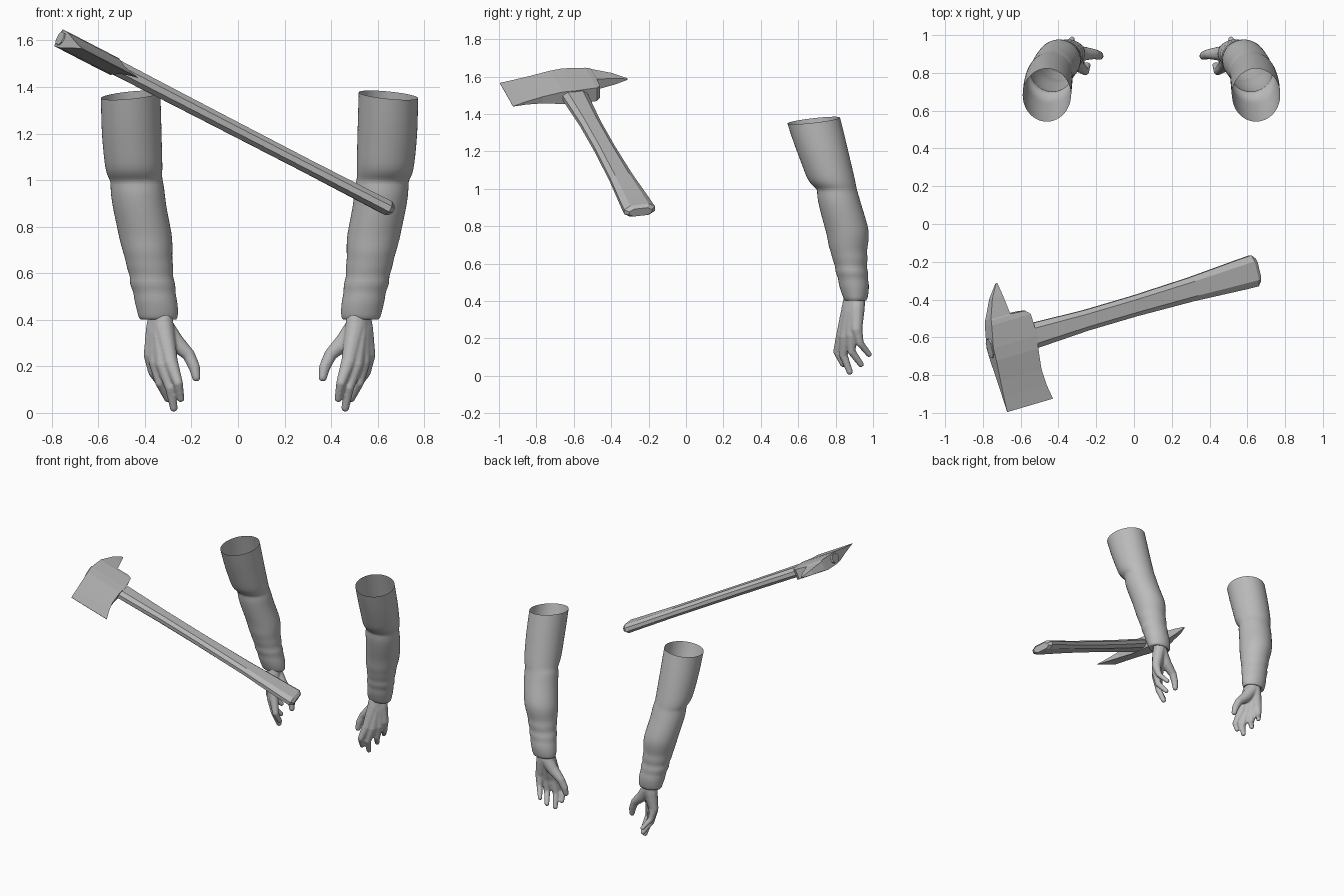
import bpy, bmesh, math
from mathutils import Vector, Matrix

grey = bpy.data.materials.new("plain_grey")
grey.diffuse_color = (0.5, 0.5, 0.5, 1)
MID_X = 0.0925  # mirror plane between the two arms


def make(name, bm, location=(0, 0, 0)):
    bmesh.ops.recalc_face_normals(bm, faces=bm.faces)
    me = bpy.data.meshes.new(name)
    bm.to_mesh(me)
    bm.free()
    me.materials.append(grey)
    ob = bpy.data.objects.new(name, me)
    ob.location = location
    bpy.context.collection.objects.link(ob)
    return ob


def smooth(ob, degrees):
    bpy.ops.object.select_all(action='DESELECT')
    ob.select_set(True)
    bpy.context.view_layer.objects.active = ob
    bpy.ops.object.shade_smooth_by_angle(angle=math.radians(degrees))


def loft(rings, cap=True):
    bm = bmesh.new()
    rows = [[bm.verts.new(p) for p in ring] for ring in rings]
    n = len(rows[0])
    for a, b in zip(rows, rows[1:]):
        for i in range(n):
            j = (i + 1) % n
            bm.faces.new((a[i], a[j], b[j], b[i]))
    if cap:
        bm.faces.new(rows[0])
        bm.faces.new(rows[-1])
    return bm


# Sleeves: open tube, rows are z, x range, y range
sleeve_rows = [
    (1.365, -.590, -.333, .541, .824), (1.28, -.588, -.330, .567, .847),
    (1.20, -.586, -.328, .594, .867), (1.10, -.577, -.325, .630, .892),
    (1.045, -.570, -.324, .650, .905), (1.015, -.560, -.326, .678, .910),
    (.995, -.547, -.323, .704, .914), (.97, -.549, -.316, .698, .922),
    (.90, -.543, -.311, .712, .942), (.80, -.520, -.290, .739, .974),
    (.75, -.511, -.281, .754, .980), (.69, -.494, -.281, .762, .972),
    (.66, -.484, -.283, .775, .966), (.62, -.478, -.276, .783, .974),
    (.585, -.462, -.281, .799, .963), (.555, -.468, -.267, .797, .976),
    (.52, -.448, -.270, .815, .970), (.49, -.448, -.262, .815, .980),
    (.44, -.434, -.256, .832, .976), (.405, -.427, -.259, .845, .969),
    (.398, -.415, -.268, .855, .960), (.41, -.390, -.285, .868, .945)]
rings = []
for z, x0, x1, y0, y1 in sleeve_rows:
    tilt = min(1, max(0, (z - 1.1) / .26))
    ring = []
    for i in range(32):
        a = math.tau * i / 32
        dx, dy = (x1 - x0) / 2 * math.cos(a), (y1 - y0) / 2 * math.sin(a)
        ring.append(((x0 + x1) / 2 + dx - MID_X, (y0 + y1) / 2 + dy,
                     z + tilt * (.097 * dx + .113 * dy)))
    rings.append(ring)
sleeves = make("sleeves", loft(rings, cap=False), (MID_X, 0, 0))
smooth(sleeves, 70)
sleeves.modifiers.new("mirror", 'MIRROR')
sub = sleeves.modifiers.new("soften", 'SUBSURF')
sub.levels = sub.render_levels = 1

# Hands: chains of (x, y, z, radius) fused into one skin
chains = [
    # index, middle, ring and little finger, each from the wrist down
    [(-.325, .89, .43, .045), (-.318, .875, .36, .045), (-.29, .835, .22, .033),
     (-.258, .808, .13, .022), (-.246, .84, .062, .017)],
    [(-.33, .90, .43, .05), (-.332, .885, .34, .046), (-.323, .853, .21, .033),
     (-.292, .842, .11, .023), (-.276, .875, .022, .018)],
    [(-.335, .91, .43, .05), (-.345, .90, .34, .046), (-.352, .885, .22, .033),
     (-.335, .885, .13, .022), (-.302, .935, .062, .017)],
    [(-.34, .915, .43, .045), (-.353, .912, .36, .045), (-.375, .912, .25, .032),
     (-.366, .93, .175, .021), (-.328, .978, .115, .016)],
    # thumb
    [(-.325, .91, .38, .045), (-.275, .902, .31, .04), (-.212, .90, .25, .028),
     (-.187, .893, .195, .025), (-.179, .888, .153, .019)],
]
bm = bmesh.new()
for chain in chains:
    for a, b in zip(chain, chain[1:]):
        for k in range(9):
            p = Vector(a).lerp(Vector(b), k / 8)
            spot = Matrix.Translation((p[0] - MID_X, p[1], p[2]))
            bmesh.ops.create_icosphere(bm, subdivisions=2, radius=p[3], matrix=spot)
hands = make("hands", bm, (MID_X, 0, 0))
skin = hands.modifiers.new("fuse", 'REMESH')
skin.mode = 'VOXEL'
skin.voxel_size = .006
skin.use_smooth_shade = True
relax = hands.modifiers.new("relax", 'SMOOTH')
relax.factor, relax.iterations = .5, 4
hands.modifiers.new("mirror", 'MIRROR').use_mirror_merge = False

# Axe frame: u down the handle, f toward the blade, n across the flat
origin = Vector((-.731, -.65, 1.592))
u = Vector((.86, .253, -.445)).normalized()
f = Vector((.23, -.966, -.107))
f = (f - u * f.dot(u)).normalized()
n = f.cross(u)


def axe_point(s, t, h):
    return origin + u * s + f * t + n * h


# Axe head: rows are position toward the blade, top, bottom, half thickness
head_rows = [
    (-.324, .085, .094, .003), (-.253, .036, .102, .018),
    (-.150, -.008, .112, .032), (-.145, -.009, .200, .036),
    (-.120, -.015, .226, .040), (0, -.036, .234, .040),
    (.068, -.034, .224, .036), (.178, -.030, .222, .020),
    (.270, -.027, .236, .009), (.351, -.024, .257, .001)]
make("axe_head", loft([[axe_point(s0, t, -h), axe_point(s1, t, -h),
                        axe_point(s1, t, h), axe_point(s0, t, h)]
                       for t, s0, s1, h in head_rows]))

# Axe handle: chamfered bar, flaring at the butt
handle_rows = [(-.04, .050, .028), (.23, .068, .034), (.55, .055, .032),
               (.85, .055, .031), (1.2, .064, .030), (1.5, .081, .032),
               (1.59, .085, .033), (1.612, .062, .022)]
outline = [(1, .4), (.6, 1), (-.6, 1), (-1, .4), (-1, -.4), (-.6, -1), (.6, -1), (1, -.4)]
handle = make("axe_handle", loft([[axe_point(s, w * a, h * b) for a, b in outline]
                                  for s, w, h in handle_rows]))
smooth(handle, 25)
